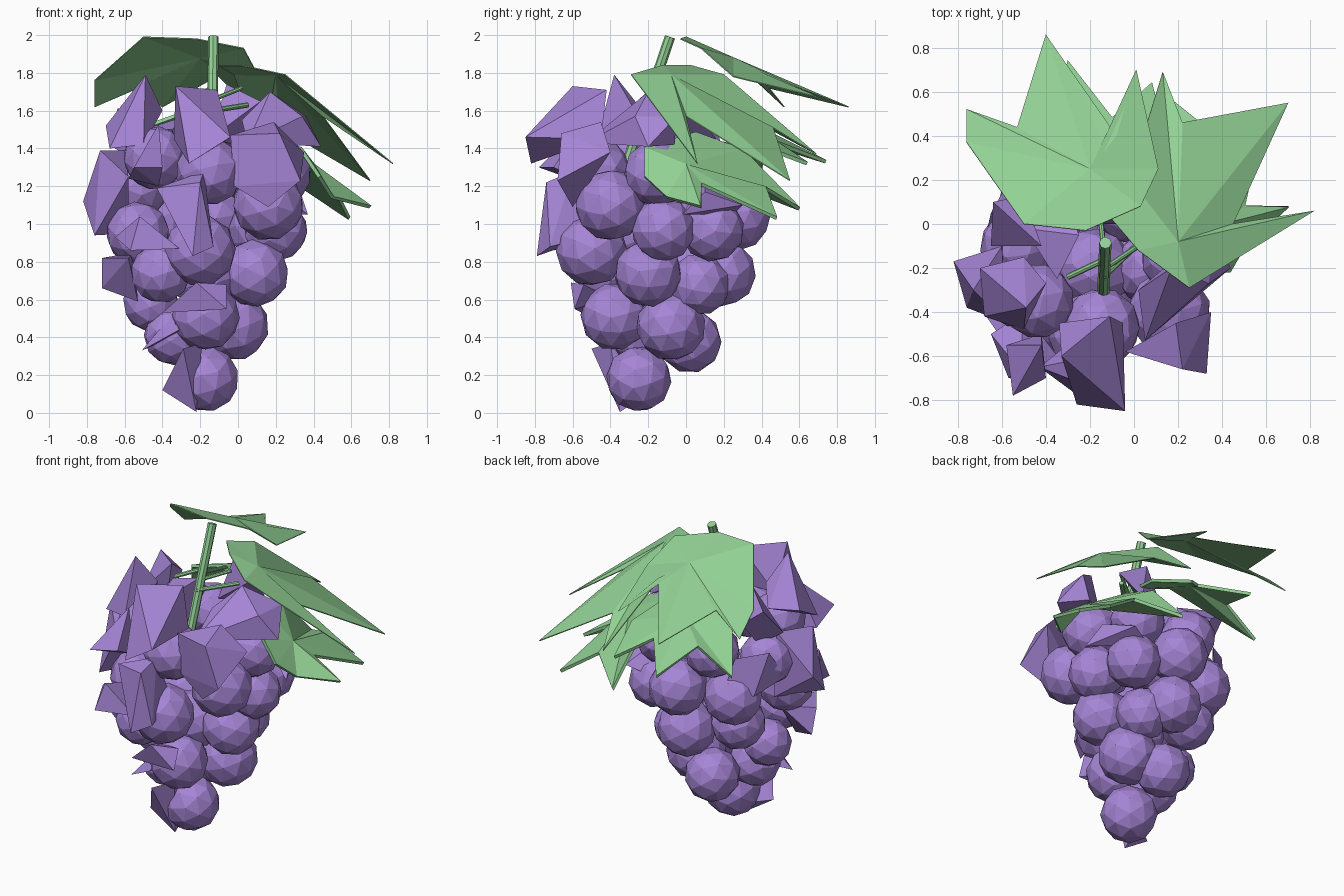
import bpy
import bmesh
import random
from mathutils import Vector, Euler

random.seed(4)

default_cube = bpy.data.objects.get("Cube")
if default_cube:
    bpy.data.objects.remove(default_cube, do_unlink=True)


def make_material(name, colour):
    material = bpy.data.materials.new(name)
    material.use_nodes = True
    rgba = (*colour, 1)
    material.diffuse_color = rgba
    material.node_tree.nodes["Principled BSDF"].inputs["Base Color"].default_value = rgba
    return material


purple = make_material("grape purple", (.38, .235, .67))
green = make_material("leaf green", (.29, .64, .3))


def add_object(name, bm, material):
    """Turn a bmesh into a flat shaded object of one colour."""
    bmesh.ops.recalc_face_normals(bm, faces=bm.faces)
    mesh = bpy.data.meshes.new(name)
    bm.to_mesh(mesh)
    bm.free()
    mesh.materials.append(material)
    obj = bpy.data.objects.new(name, mesh)
    bpy.context.scene.collection.objects.link(obj)
    return obj


def grape(name, x, y, z, radius):
    bm = bmesh.new()
    bmesh.ops.create_icosphere(bm, subdivisions=2, radius=radius)
    turn = Euler([random.uniform(0, 3) for axis in "xyz"]).to_matrix()
    bmesh.ops.rotate(bm, verts=bm.verts, cent=(0, 0, 0), matrix=turn)
    bmesh.ops.translate(bm, verts=bm.verts, vec=(x, y, z))
    add_object(name, bm, purple)


def shard(name, *corners):
    """Angular fruit: the convex hull of a few corners."""
    bm = bmesh.new()
    for corner in corners:
        bm.verts.new(corner)
    hull = bmesh.ops.convex_hull(bm, input=bm.verts)
    loose = [item for item in hull["geom_interior"] if isinstance(item, bmesh.types.BMVert)]
    bmesh.ops.delete(bm, geom=loose, context="VERTS")
    add_object(name, bm, purple)


def leaf(name, hub, outline, thickness):
    """Creased leaf: a fan of triangles from the hub, given a thickness."""
    bm = bmesh.new()
    middle = bm.verts.new(hub)
    rim = [bm.verts.new(point) for point in outline]
    for first, second in zip(rim, rim[1:] + rim[:1]):
        bm.faces.new((middle, first, second))
    obj = add_object(name, bm, green)
    solidify = obj.modifiers.new("thickness", "SOLIDIFY")
    solidify.thickness = thickness
    solidify.offset = 0


def stalk(name, start, end, radius):
    start, end = Vector(start), Vector(end)
    direction = end - start
    bm = bmesh.new()
    bmesh.ops.create_cone(bm, cap_ends=True, segments=8, radius1=radius,
                          radius2=radius, depth=direction.length)
    turn = direction.to_track_quat("Z", "Y").to_matrix()
    bmesh.ops.rotate(bm, verts=bm.verts, cent=(0, 0, 0), matrix=turn)
    bmesh.ops.translate(bm, verts=bm.verts, vec=(start + end) / 2)
    add_object(name, bm, green)


# Round grapes, tier by tier from the tip of the bunch upward
tiers = {
    "tip": [(-.17, -.25, .18, .175)],
    "lower": [(-.17, -.38, .51, .18), (-.02, -.08, .46, .185),
              (-.21, .02, .38, .17), (-.34, -.24, .41, .16), (-.46, -.2, .58, .15)],
    "middle": [(.09, -.2, .74, .18), (-.01, .07, .68, .165), (-.14, .19, .74, .18),
               (-.2, -.5, .86, .19), (-.41, -.43, .74, .16), (-.4, .02, .78, .17),
               (-.18, -.2, .72, .18)],
    "upper": [(.16, -.4, 1.1, .19), (.2, -.12, .97, .17), (.12, .14, .97, .17),
              (-.13, .27, 1.04, .18), (-.43, .12, 1, .18), (-.53, -.3, .95, .17)],
    "top": [(-.15, -.47, 1.28, .18), (.21, -.15, 1.27, .18), (-.44, -.35, 1.35, .17),
            (.08, .13, 1.27, .17), (-.3, .15, 1.28, .17), (-.53, -.1, 1.2, .17)],
}
for tier, grapes in tiers.items():
    for number, values in enumerate(grapes):
        grape(f"{tier}_grape_{number}", *values)

# Angular fruit over the front and the right side
shard("front_top_shard", (-.33, -.6, 1.73), (-.11, -.42, 1.71), (-.04, -.85, 1.46),
      (-.26, -.82, 1.32), (-.34, -.45, 1.45), (-.05, -.45, 1.45))
shard("front_left_shard", (-.04, -.58, 1.47), (.19, -.45, 1.54), (.22, -.66, 1.48),
      (.35, -.4, 1.38), (.33, -.68, 1.23), (.16, -.6, 1.09), (-.02, -.57, 1.2))
shard("front_middle_shard", (-.43, -.65, 1.19), (-.18, -.6, 1.28), (-.13, -.72, .88),
      (-.24, -.79, .83), (-.18, -.45, .95), (-.2, -.74, 1.22))
shard("left_top_shard", (.17, -.2, 1.7), (.36, -.05, 1.57), (.44, -.2, 1.41),
      (.05, -.53, 1.43), (.02, -.3, 1.55), (.3, -.06, 1.42), (.34, -.27, 1.57))
shard("right_peak_shard", (-.49, -.38, 1.79), (-.4, -.27, 1.6), (-.7, -.2, 1.52),
      (-.68, -.42, 1.4), (-.5, -.48, 1.42), (-.5, -.15, 1.5))
shard("right_side_shard", (-.82, -.17, 1.12), (-.73, -.3, 1.39), (-.6, -.1, 1.39),
      (-.76, -.38, .94), (-.58, -.1, .95), (-.58, -.45, 1.25))
shard("front_right_shard", (-.58, -.55, 1.24), (-.42, -.55, 1.53), (-.4, -.7, 1.3),
      (-.55, -.78, 1.3), (-.42, -.5, 1.2))
shard("front_spike_shard", (-.65, -.5, .93), (-.52, -.66, 1.04), (-.31, -.65, .87),
      (-.57, -.7, .86), (-.5, -.4, .95))
shard("right_low_shard", (-.72, -.35, .82), (-.72, -.3, .66), (-.53, -.4, .59),
      (-.55, -.2, .85), (-.58, -.55, .82))
shard("front_low_shard", (-.4, -.55, .53), (-.22, -.61, .69), (-.06, -.54, .68),
      (-.06, -.59, .55), (-.3, -.4, .6))
shard("small_low_shard", (-.51, -.4, .33), (-.31, -.48, .44), (-.35, -.35, .52), (-.35, -.25, .4))
shard("tip_shard", (-.4, -.35, .12), (-.29, -.5, .34), (-.19, -.4, .37),
      (-.22, -.35, .005), (-.22, -.2, .1))
shard("back_right_shard", (-.64, .1, 1.61), (-.5, .13, 1.5), (-.65, -.1, 1.4),
      (-.5, -.05, 1.3), (-.42, -.1, 1.65))
shard("back_low_right_shard", (-.65, .05, 1.32), (-.48, .17, 1.28), (-.6, .14, 1.05),
      (-.45, .22, 1.12), (-.68, -.08, 1.12))
shard("back_top_shard", (-.06, .05, 1.74), (.12, 0, 1.65), (-.1, .15, 1.4),
      (.1, .2, 1.4), (-.15, 0, 1.45))
shard("inner_top_shard", (-.5, -.02, 1.5), (-.25, -.05, 1.58), (-.3, .1, 1.45),
      (-.35, -.25, 1.5), (-.3, -.1, 1.3))
shard("left_side_shard", (.1, .1, 1.25), (.33, .1, 1.17), (.37, -.02, 1.05),
      (.24, .3, 1.1), (.1, .25, 1.05))

# Stem with side stalks to the leaves and the fruit
stalk("main_stem", (-.14, -.32, 1.3), (-.13, -.085, 1.99), .028)
stalk("fruit_stalk_right", (-.13, -.16, 1.72), (-.3, -.24, 1.65), .014)
stalk("fruit_stalk_left", (-.14, -.24, 1.6), (.05, -.06, 1.63), .014)
stalk("leaf_stalk_left", (-.13, -.2, 1.66), (.02, -.1, 1.72), .012)
stalk("leaf_stalk_back", (-.13, -.18, 1.7), (-.16, .1, 1.62), .012)

# Leaves: two wide ones on top, two smaller ones below them
leaf("upper_right_leaf", (-.2, .25, 1.88), [
    (-.22, -.03, 1.98), (-.5, 0, 1.99), (-.76, .37, 1.76), (-.76, .52, 1.62),
    (-.53, .44, 1.72), (-.4, .86, 1.62), (-.08, .4, 1.8), (.01, .7, 1.67),
    (.11, .25, 1.78), (.03, .08, 1.93)], .006)
leaf("upper_left_leaf", (.2, -.08, 1.79), [
    (.25, -.29, 1.79), (.82, .06, 1.32), (.45, 0, 1.57), (.7, .55, 1.23),
    (.22, .46, 1.51), (.13, .69, 1.37), (-.02, .2, 1.79), (-.1, .02, 1.84),
    (.02, -.12, 1.84)], .006)
leaf("lower_left_leaf", (.4, 0, 1.31), [
    (.33, -.22, 1.4), (.43, -.22, 1.25), (.5, -.1, 1.14), (.7, .08, 1.09),
    (.5, .08, 1.21), (.59, .48, 1.03), (.35, .42, 1.19), (.12, .6, 1.08),
    (.1, .3, 1.39), (.1, .05, 1.48)], .02)
leaf("lower_back_leaf", (-.2, .3, 1.55), [
    (-.2, .1, 1.62), (-.45, .15, 1.53), (-.62, .4, 1.28), (-.38, .42, 1.43),
    (-.3, .74, 1.33), (-.1, .48, 1.43), (.08, .64, 1.32), (.15, .35, 1.43),
    (.05, .1, 1.53)], .02)
